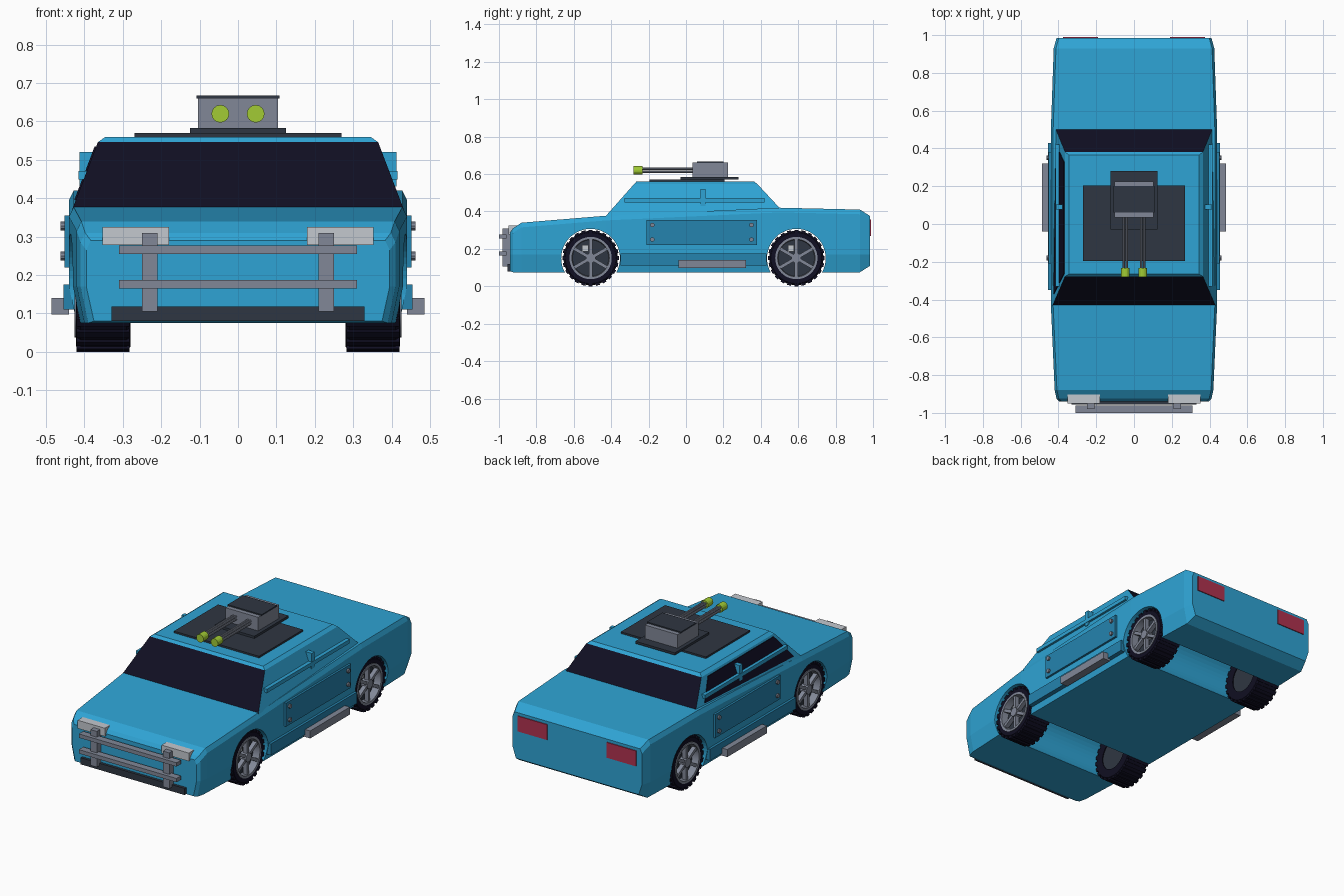
import bpy, bmesh, math
from mathutils import Matrix, Vector

if "Cube" in bpy.data.objects:
    bpy.data.objects.remove(bpy.data.objects["Cube"], do_unlink=True)


def material(name, r, g, b):
    m = bpy.data.materials.new(name)
    m.use_nodes = True
    m.diffuse_color = (r, g, b, 1)
    m.node_tree.nodes["Principled BSDF"].inputs["Base Color"].default_value = (r, g, b, 1)
    return m


BLUE = material("sky blue paint", .028, .37, .66)
PANEL = material("deep blue panel", .018, .23, .43)
STEEL = material("steel grey", .22, .245, .31)
CHARCOAL = material("charcoal", .028, .037, .054)
NAVY = material("navy black", .005, .0045, .016)
LIME = material("lime green", .36, .6, .035)
RED = material("tail red", .44, .032, .08)
PALE = material("pale lamp", .55, .58, .62)


def finish(name, bm, mat, smooth=False):
    bmesh.ops.recalc_face_normals(bm, faces=bm.faces[:])
    me = bpy.data.meshes.new(name)
    bm.to_mesh(me)
    bm.free()
    me.materials.append(mat)
    ob = bpy.data.objects.new(name, me)
    bpy.context.collection.objects.link(ob)
    if smooth:
        bpy.ops.object.select_all(action='DESELECT')
        ob.select_set(True)
        bpy.context.view_layer.objects.active = ob
        bpy.ops.object.shade_smooth_by_angle(angle=math.radians(30))
    return ob


def add_box(bm, x, y, z, turn=Matrix()):
    """Box from (low, high) ranges."""
    mid = Vector([(a + b) / 2 for a, b in (x, y, z)])
    size = [b - a for a, b in (x, y, z)]
    bmesh.ops.create_cube(bm, size=1, matrix=turn @ Matrix.Translation(mid) @ Matrix.Diagonal((*size, 1)))


def box(name, mat, x, y, z):
    bm = bmesh.new()
    add_box(bm, x, y, z)
    return finish(name, bm, mat)


def pair(name, mat, x, y, z):
    box("left_" + name, mat, x, y, z)
    box("right_" + name, mat, (-x[1], -x[0]), y, z)


def add_rod(bm, axis, radius, start, end, a, b, sides):
    """Cylinder along x (a=y, b=z) or y (a=x, b=z)."""
    mid = (start + end) / 2
    if axis == 'X':
        m = Matrix.Translation((mid, a, b)) @ Matrix.Rotation(math.pi / 2, 4, 'Y')
    else:
        m = Matrix.Translation((a, mid, b)) @ Matrix.Rotation(math.pi / 2, 4, 'X')
    bmesh.ops.create_cone(bm, cap_ends=True, segments=sides, radius1=radius, radius2=radius,
                          depth=abs(end - start), matrix=m)


def loft(rings):
    bm = bmesh.new()
    rows = [[bm.verts.new(p) for p in ring] for ring in rings]
    n = len(rows[0])
    for r, s in zip(rows, rows[1:]):
        for i in range(n):
            j = (i + 1) % n
            bm.faces.new((r[i], r[j], s[j], s[i]))
    bm.faces.new(rows[0])
    bm.faces.new(rows[-1])
    return bm


# Body shell: cross sections along the length
def section(y, w, low, top):
    half = [(w - .02, low), (w, .17), (w, top - .025), (w - .012, top)]
    return [(x, y, z) for x, z in half] + [(-x, y, z) for x, z in reversed(half)]


body = finish("body", loft([
    section(-.94, .395, .08, .29), section(-.925, .41, .075, .31),
    section(-.88, .42, .075, .34), section(-.43, .44, .075, .377),
    section(.5, .44, .075, .42), section(.93, .425, .075, .41),
    section(.985, .41, .11, .375)]), BLUE)

# Wheel arches cut right through the body
WHEELS = (-.51, .59)
for y in WHEELS:
    bm = bmesh.new()
    add_rod(bm, 'X', .157, -.6, .6, y, .15, 48)
    cutter = finish("arch_cutter", bm, BLUE)
    cutter.hide_render = True
    mod = body.modifiers.new("arch", 'BOOLEAN')
    mod.operation, mod.solver, mod.object = 'DIFFERENCE', 'EXACT', cutter
    bpy.ops.object.select_all(action='DESELECT')
    body.select_set(True)
    bpy.context.view_layer.objects.active = body
    bpy.ops.object.modifier_apply(modifier=mod.name)
    bpy.data.objects.remove(cutter, do_unlink=True)


# Cabin: tapering block with dark glass on its front and back slopes
def deck(w, front, back, z):
    return [(-w, front, z), (w, front, z), (w, back, z), (-w, back, z)]


cabin = finish("cabin", loft([deck(.432, -.434, .546, .37), deck(.365, -.278, .382, .546),
                              deck(.345, -.265, .365, .56)]), BLUE)
cabin.data.materials.append(NAVY)
for f in cabin.data.polygons:
    if abs(f.normal.y) > .4 and f.center.z < .54:
        f.material_index = 1


# Dark side glass on the right side
def wall(z):
    return -.432 + (z - .37) * .38


outline = [(-.37, .395), (.42, .425), (.33, .535), (-.265, .535)]
finish("right_side_glass", loft([[(wall(z) - d, y, z) for y, z in outline] for d in (-.004, .004)]), NAVY)

# Window guards, side armour, sills and step bars
pair("window_rail", BLUE, (.385, .415), (-.33, .42), (.449, .471))
pair("window_post", BLUE, (.375, .413), (.078, .104), (.43, .52))
pair("door_armour", PANEL, (.43, .452), (-.21, .38), (.22, .355))
pair("sill_armour", PANEL, (.41, .454), (-.35, .43), (.11, .175))
pair("step_bar", STEEL, (.44, .486), (-.04, .32), (.097, .14))
for side, name in ((1, "left"), (-1, "right")):
    bm = bmesh.new()
    for y in (-.18, .35):
        for z in (.25, .328):
            add_rod(bm, 'X', .012, side * .44, side * .462, y, z, 10)
    finish(name + "_armour_bolts", bm, STEEL)

# Front bumper, bull bar and lamps
box("front_bumper_strip", CHARCOAL, (-.33, .33), (-.955, -.93), (.08, .118))
for name, z in (("lower", .165), ("upper", .255)):
    box(name + "_bull_bar", STEEL, (-.31, .31), (-1, -.96), (z, z + .022))
pair("bull_bar_post", STEEL, (.21, .25), (-.98, -.93), (.105, .31))
pair("headlight", PALE, (.18, .353), (-.95, -.895), (.278, .325))
pair("tail_light", RED, (.19, .375), (.98, .99), (.27, .358))

# Roof turret
box("roof_plate", CHARCOAL, (-.27, .27), (-.195, .205), (.55, .57))
box("turret_base", CHARCOAL, (-.125, .125), (-.03, .28), (.57, .583))
box("turret_box", STEEL, (-.104, .104), (.035, .225), (.583, .661))
box("turret_lid", CHARCOAL, (-.108, .108), (.06, .2), (.66, .668))
for x, name in ((.046, "left"), (-.046, "right")):
    bm = bmesh.new()
    for k in range(4):
        a = math.pi / 4 + k * math.pi / 2
        add_rod(bm, 'Y', .0065, -.24, .04, x + .011 * math.cos(a), .62 + .011 * math.sin(a), 8)
    finish(name + "_barrels", bm, STEEL)
    bm = bmesh.new()
    add_rod(bm, 'Y', .023, -.28, -.232, x, .62, 16)
    finish(name + "_muzzle", bm, LIME)


# Wheels: lathed tyre with lugs, dish, rim, spokes and caliper
def lathe(profile, steps=40):
    bm = bmesh.new()
    rows = []
    for k in range(steps):
        a = 2 * math.pi * k / steps
        rows.append([bm.verts.new((x, r * math.cos(a), r * math.sin(a))) for x, r in profile])
    n = len(profile)
    for k in range(steps):
        r, s = rows[k], rows[(k + 1) % steps]
        for i in range(n):
            j = (i + 1) % n
            bm.faces.new((r[i], r[j], s[j], s[i]))
    return bm


def turns(count):
    return [Matrix.Rotation(2 * math.pi * k / count, 4, 'X') for k in range(count)]


def wheel(label, side, y):
    tyre = lathe([(.28, .09), (.28, .138), (.29, .145), (.41, .145), (.422, .136), (.422, .112), (.38, .108)])
    for t in turns(24):
        add_box(tyre, (.282, .42), (-.011, .011), (.135, .151), t)
    rim = lathe([(.37, .096), (.37, .113), (.426, .113), (.426, .1)])
    dish = bmesh.new()
    add_rod(dish, 'X', .108, .285, .385, 0, 0, 40)
    spokes = bmesh.new()
    add_rod(spokes, 'X', .026, .38, .426, 0, 0, 16)
    for t in turns(6):
        add_box(spokes, (.395, .42), (-.009, .009), (.015, .104), t)
    caliper = bmesh.new()
    add_box(caliper, (.38, .394), (-.045, -.012), (.035, .07))
    for part, bm, mat, smooth in (("tyre", tyre, NAVY, True), ("rim", rim, STEEL, True),
                                  ("dish", dish, CHARCOAL, True), ("spokes", spokes, STEEL, False),
                                  ("caliper", caliper, PALE, False)):
        bmesh.ops.transform(bm, verts=bm.verts[:],
                            matrix=Matrix.Translation((0, y, .151)) @ Matrix.Diagonal((side, 1, 1, 1)))
        finish(label + "_" + part, bm, mat, smooth)


for end, y in zip(("front", "rear"), WHEELS):
    wheel(end + "_left", 1, y)
    wheel(end + "_right", -1, y)
